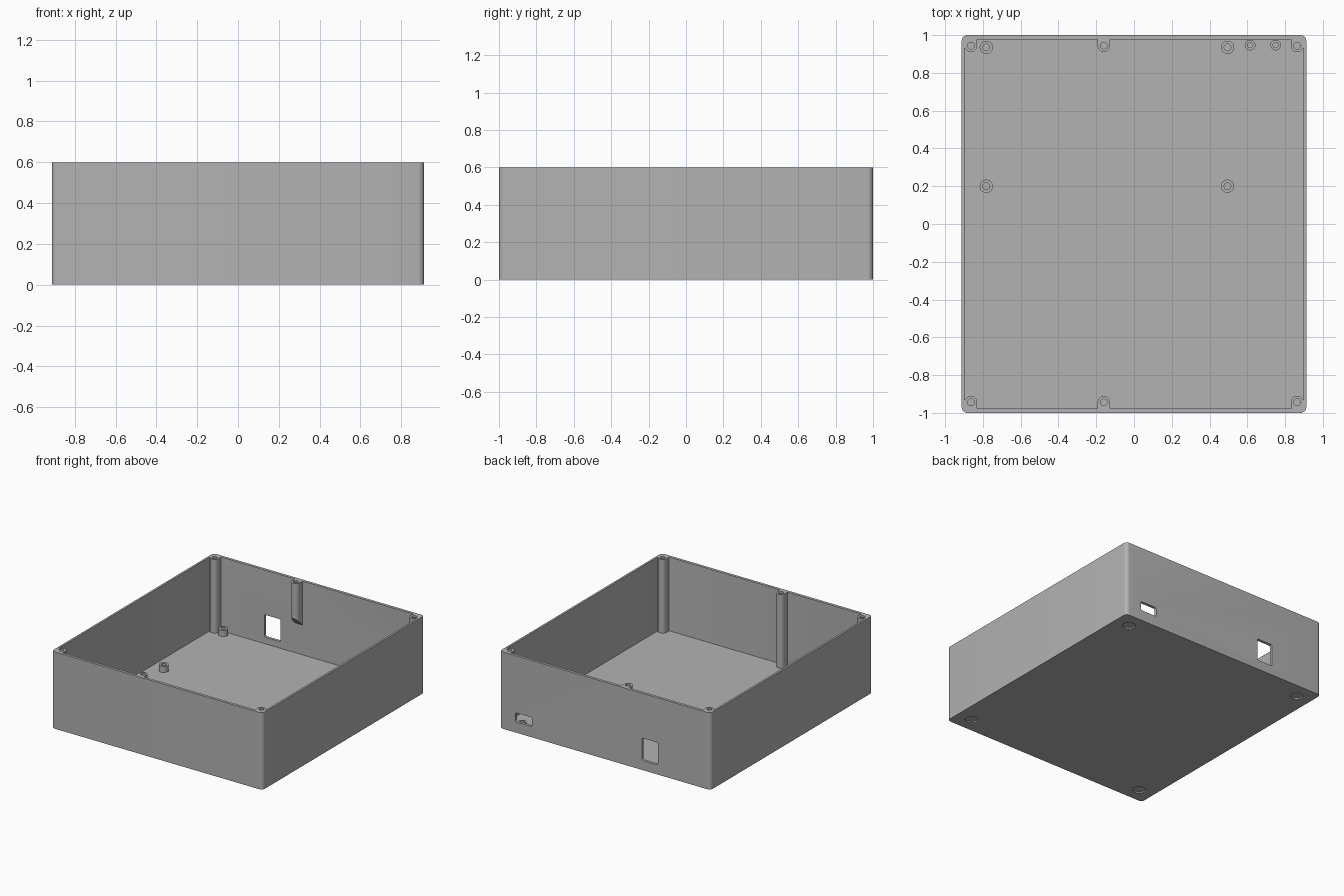
import bpy, bmesh
from math import pi, sin, cos
from mathutils import Matrix

if "Cube" in bpy.data.objects:
    bpy.data.objects.remove(bpy.data.objects["Cube"])

HALF_X, HALF_Y, HEIGHT = 0.912, 1.0, 0.6
IN_X, IN_Y, FLOOR = 0.896, 0.978, 0.024

grey = bpy.data.materials.new("plain grey")
grey.use_nodes = True
grey.diffuse_color = (0.45, 0.45, 0.45, 1)
grey.node_tree.nodes["Principled BSDF"].inputs["Base Color"].default_value = (0.45, 0.45, 0.45, 1)


def arc(cx, cy, r, start, end, n):
    return [(cx + r * cos(start + (end - start) * i / n),
             cy + r * sin(start + (end - start) * i / n)) for i in range(n + 1)]


def circle(cx, cy, r, n=32):
    return arc(cx, cy, r, 0, 2 * pi, n)[:-1]


def rounded_rect(x0, x1, y0, y1, r, n=8):
    corners = [(x1 - r, y1 - r), (x0 + r, y1 - r), (x0 + r, y0 + r), (x1 - r, y0 + r)]
    return [p for i, (cx, cy) in enumerate(corners)
            for p in arc(cx, cy, r, i * pi / 2, (i + 1) * pi / 2, n)]


def prism(name, outline, z0, z1, turn=None):
    """Extrude a flat outline from z0 to z1, optionally turned afterwards."""
    bm = bmesh.new()
    base = bm.faces.new([bm.verts.new((x, y, z0)) for x, y in outline])
    top = bmesh.ops.extrude_face_region(bm, geom=[base])["geom"]
    bmesh.ops.translate(bm, vec=(0, 0, z1 - z0),
                        verts=[v for v in top if isinstance(v, bmesh.types.BMVert)])
    if turn:
        bmesh.ops.transform(bm, matrix=turn, verts=bm.verts)
    bmesh.ops.recalc_face_normals(bm, faces=bm.faces)
    mesh = bpy.data.meshes.new(name)
    bm.to_mesh(mesh)
    bm.free()
    mesh.materials.append(grey)
    ob = bpy.data.objects.new(name, mesh)
    bpy.context.collection.objects.link(ob)
    return ob


def activate(ob):
    bpy.ops.object.select_all(action='DESELECT')
    ob.select_set(True)
    bpy.context.view_layer.objects.active = ob


def cut(ob, cutters):
    activate(ob)
    for cutter in cutters:
        cutter.hide_render = True
        mod = ob.modifiers.new("cut", 'BOOLEAN')
        mod.operation, mod.solver, mod.object = 'DIFFERENCE', 'EXACT', cutter
        bpy.ops.object.modifier_apply(modifier=mod.name)
        bpy.data.objects.remove(cutter)


def smooth(ob):
    activate(ob)
    bpy.ops.object.shade_smooth_by_angle(angle=pi / 6)


# Open box with wall ports and shallow foot recesses underneath
shell = prism("box_shell", rounded_rect(-HALF_X, HALF_X, -HALF_Y, HALF_Y, 0.03), 0, HEIGHT)
upright = Matrix.Rotation(pi / 2, 4, 'X')
cutters = [
    prism("cavity", rounded_rect(-IN_X, IN_X, -IN_Y, IN_Y, 0.004, 2), FLOOR, 0.8),
    prism("power_port", rounded_rect(-0.457, -0.318, 0.075, 0.25, 0.012), -1.1, -0.9, upright),
    prism("cable_port", rounded_rect(0.63, 0.775, 0.083, 0.155, 0.012), -1.1, -0.9, upright),
]
for sx in (-1, 1):
    for sy in (-1, 1):
        cutters.append(prism("foot_recess", circle(sx * 0.787, sy * 0.88, 0.046), -0.1, 0.01))
cut(shell, cutters)
smooth(shell)

# U-shaped screw columns along the front and back walls
R = 0.033
for side, sy in (("front", -1), ("back", 1)):
    for place, x in (("right", -0.863), ("middle", -0.16), ("left", 0.863)):
        cy = sy * 0.944
        outline = [(x + R, sy * IN_Y)] + arc(x, cy, R, 0, -sy * pi, 20) + [(x - R, sy * IN_Y)]
        column = prism(f"{side}_{place}_screw_column", outline, FLOOR, HEIGHT)
        cutters = [prism("screw_hole", circle(x, cy, 0.018), HEIGHT - 0.12, 0.8)]
        if (side, place) == ("back", "middle"):
            # The short column ends in a slope that runs back down to the wall
            slope = [(0.99, 0.245), (0.85, 0.385), (0.85, -0.1), (0.99, -0.1)]
            lay = Matrix(((0, 0, 1, 0), (1, 0, 0, 0), (0, 1, 0, 0), (0, 0, 0, 1)))
            cutters.append(prism("slope_cutter", slope, x - 0.1, x + 0.1, lay))
        cut(column, cutters)
        smooth(column)


# Hollow standoffs on the floor
def standoff(name, x, y, radius, bore):
    post = prism(name, circle(x, y, radius), FLOOR, 0.072)
    cut(post, [prism("bore", circle(x, y, bore), FLOOR + 0.004, 0.2)])
    smooth(post)


for x in (-0.782, 0.495):
    for y in (0.2, 0.935):
        standoff("board_standoff", x, y, 0.035, 0.018)
for x in (0.615, 0.75):
    standoff("port_standoff", x, 0.947, 0.028, 0.014)
